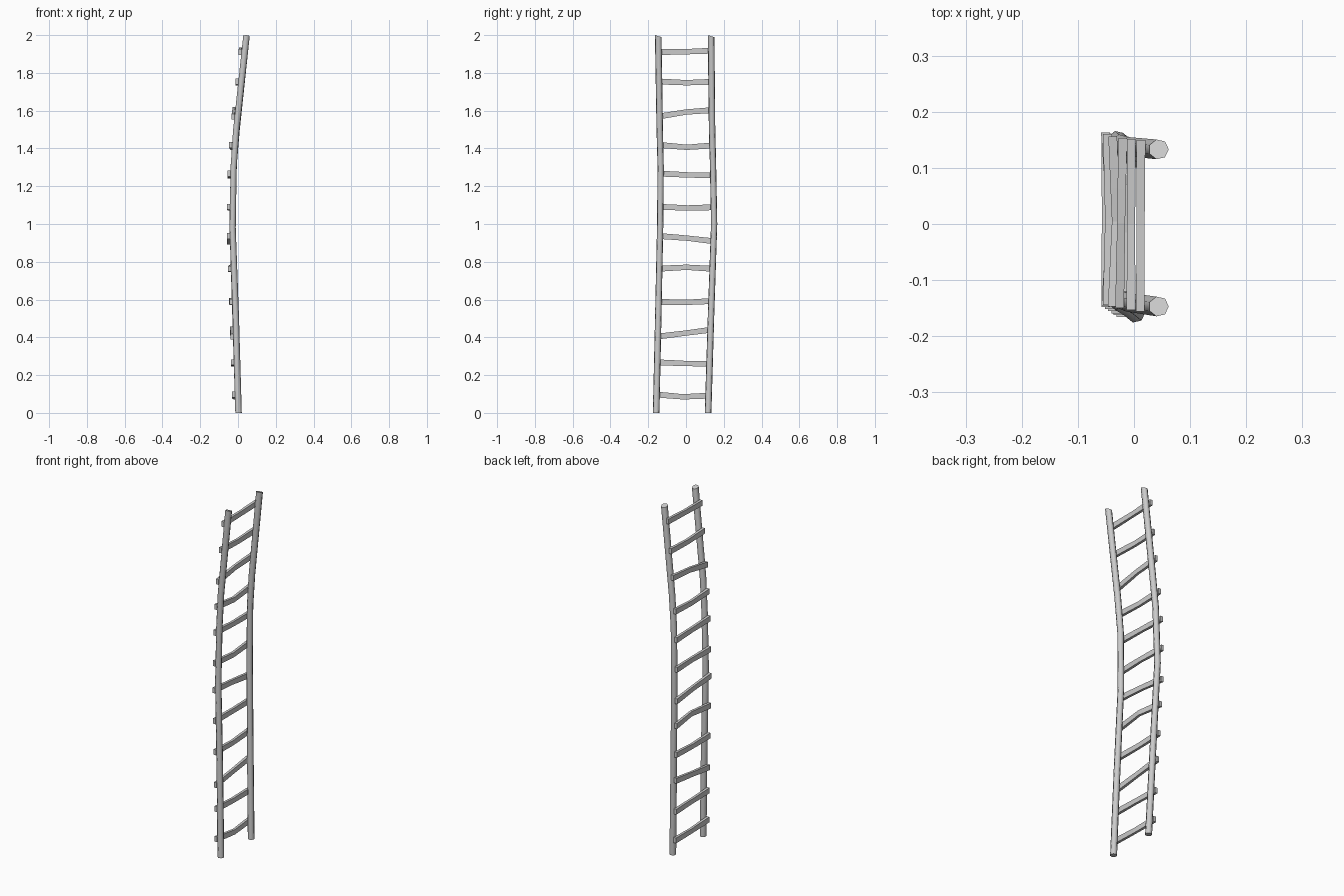
import bpy, bmesh, math
from mathutils import Vector

if "Cube" in bpy.data.objects:
    bpy.data.objects.remove(bpy.data.objects["Cube"])

# rail centre lines (x, y, z) and radius
LEFT = [(0.002, -0.158, 0, .018), (-.012, -.147, .5, .0175), (-.029, -.137, .98, .017),
        (-.024, -.134, 1.3, .017), (-.010, -.139, 1.5, .0175), (.044, -.147, 2, .018)]
RIGHT = [(0.002, .117, 0, .018), (-.014, .132, .5, .0175), (-.030, .149, 1.0, .017),
         (-.023, .143, 1.32, .017), (-.008, .138, 1.5, .0175), (.044, .133, 2, .018)]


def at(path, z):
    """Point on a rail centre line at height z."""
    for a, b in zip(path, path[1:]):
        if z <= b[2]:
            t = (z - a[2]) / (b[2] - a[2])
            return Vector(a[:3]).lerp(Vector(b[:3]), t)
    return Vector(path[-1][:3])


def skin(name, rings, smooth=False):
    """Closed tube through a list of vertex rings."""
    bm = bmesh.new()
    loops = [[bm.verts.new(p) for p in r] for r in rings]
    n = len(loops[0])
    for a, b in zip(loops, loops[1:]):
        for i in range(n):
            j = (i + 1) % n
            bm.faces.new((a[i], a[j], b[j], b[i]))
    bm.faces.new(loops[0][::-1])
    bm.faces.new(loops[-1])
    bmesh.ops.recalc_face_normals(bm, faces=bm.faces)
    me = bpy.data.meshes.new(name)
    bm.to_mesh(me)
    bm.free()
    ob = bpy.data.objects.new(name, me)
    bpy.context.collection.objects.link(ob)
    if smooth:
        bpy.ops.object.select_all(action='DESELECT')
        ob.select_set(True)
        bpy.context.view_layer.objects.active = ob
        bpy.ops.object.shade_smooth_by_angle(angle=math.radians(60))


# two bent pole rails
def rail(name, path):
    rings = []
    for k, (x, y, z, r) in enumerate(path):
        ring = []
        for i in range(7):
            a = math.tau * i / 7
            c, s = r * math.cos(a), r * math.sin(a)
            # roughly cut, slightly sloping top
            dz = -0.3 * (s + r) if k == len(path) - 1 else 0
            ring.append((x + c, y + s, z + dz))
        rings.append(ring)
    skin(name, rings, smooth=True)


rail("left_rail", LEFT)
rail("right_rail", RIGHT)

# crooked rungs: height at left, middle, right, and forward bow in the middle
RUNGS = [(.098, .085, .092, .008), (.268, .262, .260, .003), (.403, .422, .442, 0),
         (.588, .585, .593, .002), (.763, .771, .762, .012), (.937, .925, .907, 0),
         (1.091, 1.085, 1.089, .010), (1.267, 1.26, 1.257, .003), (1.419, 1.406, 1.417, .006),
         (1.568, 1.593, 1.604, 0), (1.755, 1.748, 1.753, 0), (1.91, 1.912, 1.918, 0)]

for n, (zl, zm, zr, bow) in enumerate(RUNGS):
    a, b = at(LEFT, zl), at(RIGHT, zr)
    off = Vector((-.023, 0, 0))
    a += off + Vector((0, -.010, 0))
    b += off + Vector((0, .016, 0))
    m = (a + b) / 2
    m.x += bow
    m.z = zm
    pts = [(a, 1), (a.lerp(m, .65) , .95), (m, .9), (m.lerp(b, .4), .95), (b, 1)]
    rings = []
    for p, s in pts:
        w, h = .0078 * s, .0155 * s
        rings.append([(p.x + i * w, p.y, p.z + j * h)
                      for i, j in ((-1, -1), (1, -1), (1, 1), (-1, 1))])
    skin(f"rung_{n + 1}", rings)
